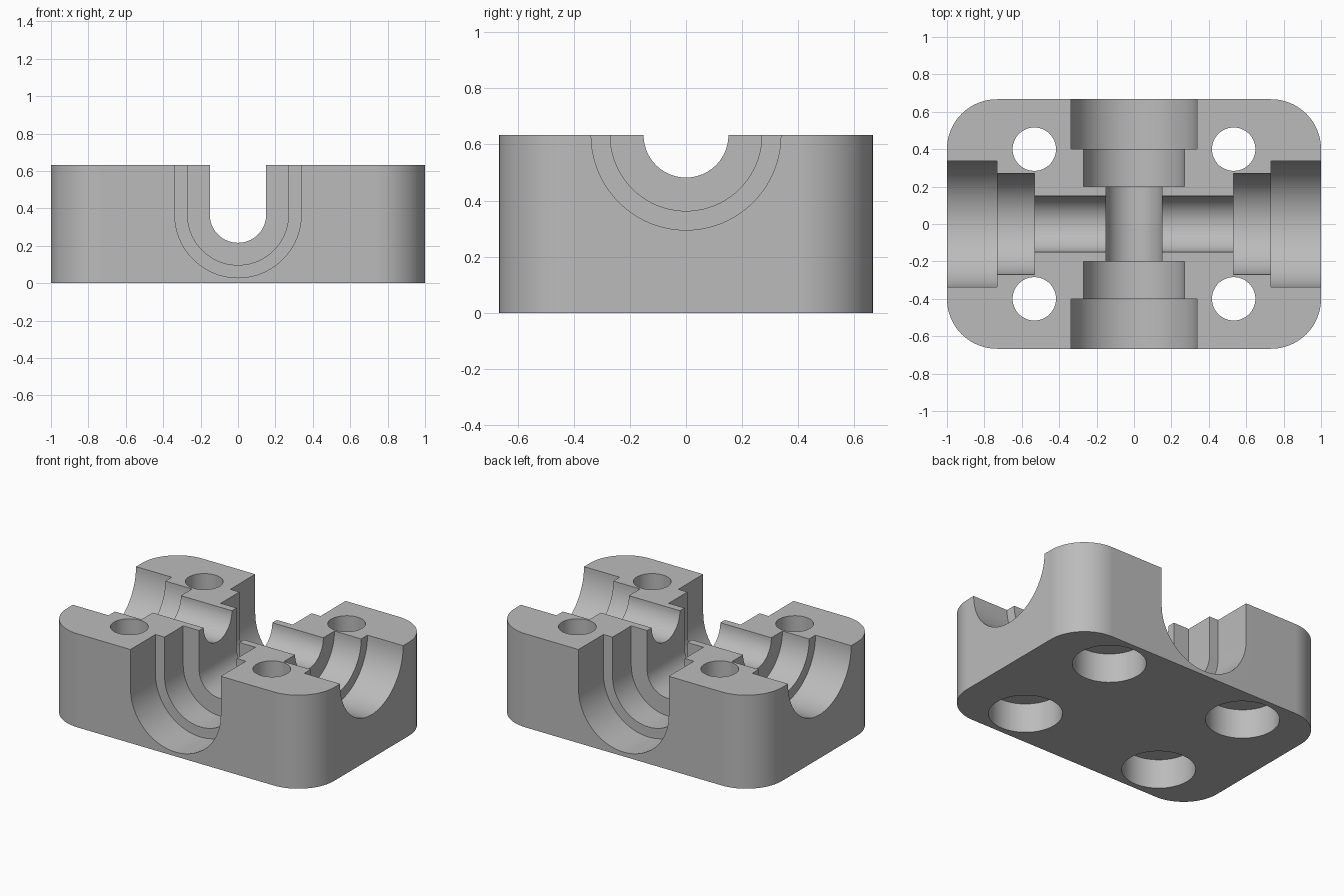
import bpy
import bmesh
from math import pi, cos, sin, radians
from mathutils import Matrix, Vector

default = bpy.data.objects.get("Cube")
if default:
    bpy.data.objects.remove(default, do_unlink=True)

HEIGHT = 0.633
HALF_X, HALF_Y, CORNER = 1.0, 0.667, 0.267

grey = bpy.data.materials.new("plain grey")
grey.use_nodes = True
colour = (0.5, 0.5, 0.5, 1)
grey.diffuse_color = colour
grey.node_tree.nodes["Principled BSDF"].inputs["Base Color"].default_value = colour


def arc(cx, cy, r, start, end, steps):
    """Points along an arc, angles in degrees."""
    angles = [radians(start + (end - start) * i / steps) for i in range(steps + 1)]
    return [(cx + r * cos(a), cy + r * sin(a)) for a in angles]


def prism(name, profile, place, length):
    """Extrude a closed 2D profile; place maps (u, v) to the starting point."""
    bm = bmesh.new()
    face = bm.faces.new([bm.verts.new(place(u, v)) for u, v in profile])
    moved = bmesh.ops.extrude_face_region(bm, geom=[face])["geom"]
    verts = [g for g in moved if isinstance(g, bmesh.types.BMVert)]
    bmesh.ops.translate(bm, verts=verts, vec=Vector(length))
    bmesh.ops.recalc_face_normals(bm, faces=bm.faces)
    mesh = bpy.data.meshes.new(name)
    bm.to_mesh(mesh)
    bm.free()
    mesh.materials.append(grey)
    obj = bpy.data.objects.new(name, mesh)
    bpy.context.collection.objects.link(obj)
    return obj


# Rounded rectangular block
outline = []
for i, (sx, sy) in enumerate([(1, 1), (-1, 1), (-1, -1), (1, -1)]):
    outline += arc(sx * (HALF_X - CORNER), sy * (HALF_Y - CORNER), CORNER,
                   90 * i, 90 * i + 90, 20)
block = prism("bearing_block", outline, lambda u, v: (u, v, 0), (0, 0, HEIGHT))

cutters = []


def cut_y(profile, y0, y1):
    cutters.append(prism("slot_cutter", profile, lambda u, v: (u, y0, v), (0, y1 - y0, 0)))


def cut_x(profile, x0, x1):
    cutters.append(prism("channel_cutter", profile, lambda u, v: (x0, u, v), (x1 - x0, 0, 0)))


def cut_z(profile, z0, z1):
    cutters.append(prism("hole_cutter", profile, lambda u, v: (u, v, z0), (0, 0, z1 - z0)))


# Deep U slot along y and half-round channel along x, stepped wider towards the ends
STEPS = [(0.151, 0, 0), (0.27, 0.2, 0.533), (0.338, 0.4, 0.733)]
SLOT_Z = 0.367
for r, y_in, x_in in STEPS:
    u_shape = arc(0, SLOT_Z, r, 180, 360, 40) + [(r, 0.8), (-r, 0.8)]
    half_round = arc(0, HEIGHT, r, 180, 360, 40) + [(r, 0.8), (-r, 0.8)]
    if y_in == 0:
        cut_y(u_shape, -1, 1)
        cut_x(half_round, -1.2, 1.2)
    else:
        for s in (-1, 1):
            cut_y(u_shape, s * y_in, s * 1)
            cut_x(half_round, s * x_in, s * 1.2)

# Four bolt holes, counterbored from below
for sx in (-1, 1):
    for sy in (-1, 1):
        x, y = sx * 0.533, sy * 0.4
        cut_z(arc(x, y, 0.116, 0, 360, 48)[:-1], -0.1, 0.8)
        cut_z(arc(x, y, 0.227, 0, 360, 48)[:-1], -0.1, 0.2)

for cutter in cutters:
    mod = block.modifiers.new("cut", "BOOLEAN")
    mod.operation = "DIFFERENCE"
    mod.solver = "EXACT"
    mod.object = cutter

# Apply the cuts and discard the cutters
bpy.context.view_layer.update()
graph = bpy.context.evaluated_depsgraph_get()
block_mesh = bpy.data.meshes.new_from_object(block.evaluated_get(graph))
block.modifiers.clear()
block.data = block_mesh
for cutter in cutters:
    bpy.data.objects.remove(cutter, do_unlink=True)

# Smooth bores and corners, crisp edges, flat walls
for o in bpy.context.selected_objects:
    o.select_set(False)
block.select_set(True)
bpy.context.view_layer.objects.active = block
bpy.ops.object.shade_smooth_by_angle(angle=radians(25))
weighted = block.modifiers.new("flat_walls", "WEIGHTED_NORMAL")
weighted.keep_sharp = True
